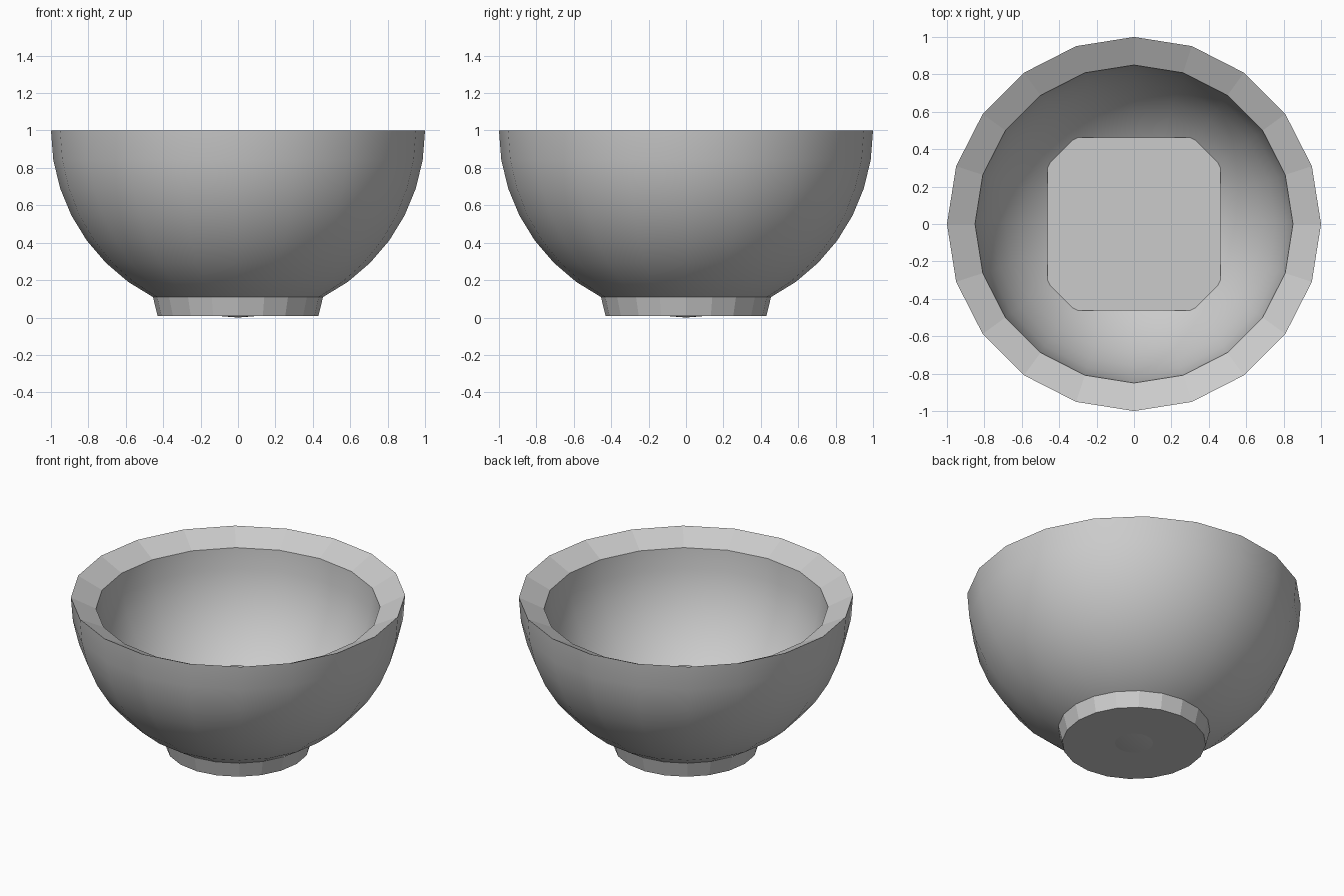
import bpy, bmesh
from math import sin, cos, pi, radians

if "Cube" in bpy.data.objects:
    bpy.data.objects.remove(bpy.data.objects["Cube"])

SIDES = 20


def new_object(name, bm):
    bmesh.ops.recalc_face_normals(bm, faces=bm.faces)
    mesh = bpy.data.meshes.new(name)
    bm.to_mesh(mesh)
    bm.free()
    obj = bpy.data.objects.new(name, mesh)
    bpy.context.collection.objects.link(obj)
    return obj


def lathe(profile):
    """Revolve (radius, z) points; a zero radius becomes a single pole."""
    bm = bmesh.new()
    rings = []
    for r, z in profile:
        if r < 1e-5:
            rings.append([bm.verts.new((0, 0, z))] * SIDES)
        else:
            rings.append([bm.verts.new((r * cos(2 * pi * i / SIDES), r * sin(2 * pi * i / SIDES), z))
                          for i in range(SIDES)])
    for a, b in zip(rings, rings[1:]):
        for i in range(SIDES):
            j = (i + 1) % SIDES
            bm.faces.new(dict.fromkeys((a[i], a[j], b[j], b[i])))
    return bm


def half_sphere(radius, centre_z):
    """Profile from the bottom pole up to the equator in 9 degree steps."""
    return [(radius * sin(radians(9 * k)), centre_z - radius * cos(radians(9 * k)))
            for k in range(11)]


# Bowl: outer hemisphere, sloping rim, inner hemisphere
RIM_IN, RIM_OUT = 0.85, 0.925
bm = lathe(half_sphere(1, 1) + half_sphere(RIM_IN, RIM_OUT)[::-1])
for f in bm.faces:
    heights = [v.co.xy.length for v in f.verts]
    zs = [v.co.z for v in f.verts]
    is_rim = max(heights) > 0.999 and min(zs) > 0.9
    f.smooth = not is_rim
    if is_rim:
        for e in f.edges:
            e.smooth = False
new_object("bowl", bm)

# Foot: short tapered ring with a closed underside
new_object("foot", lathe([(0, 0.009), (0.43, 0.009), (0.456, 0.115)]))

# Floor: square plate whose corners disappear into the bowl wall
bm = bmesh.new()
bmesh.ops.create_grid(bm, x_segments=1, y_segments=1, size=0.463)
floor = new_object("bowl_floor", bm)
floor.location.z = 0.285
